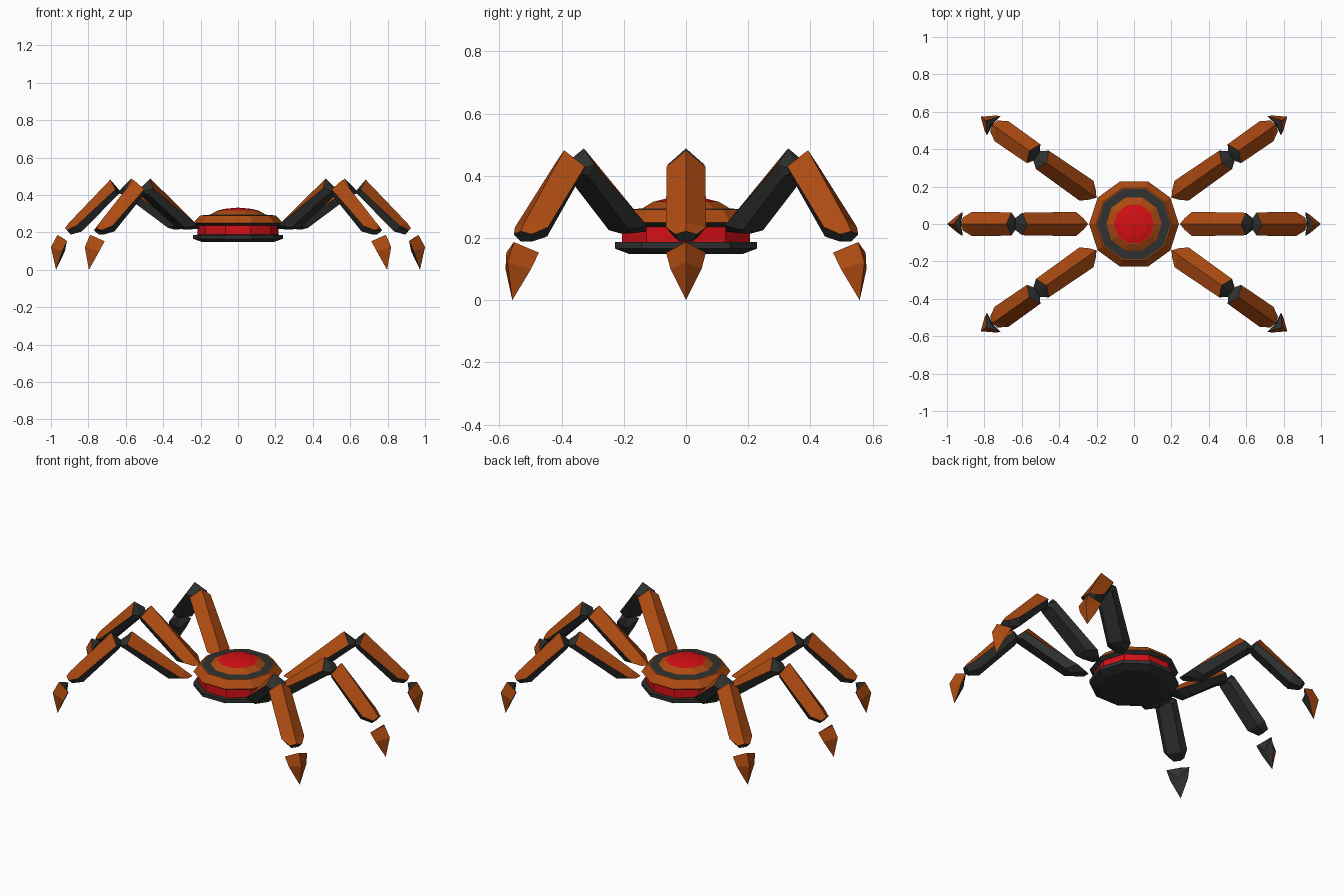
import bpy, bmesh, math
from mathutils import Matrix

if "Cube" in bpy.data.objects:
    bpy.data.objects.remove(bpy.data.objects["Cube"])


def material(name, rgb):
    m = bpy.data.materials.new(name)
    m.diffuse_color = (*rgb, 1)
    m.use_nodes = True
    m.node_tree.nodes["Principled BSDF"].inputs["Base Color"].default_value = m.diffuse_color
    return m


ORANGE = material("burnt orange", (0.42, 0.07, 0.006))
DARK = material("charcoal", (0.029, 0.031, 0.031))
RED = material("signal red", (0.66, 0.005, 0.007))


def finish(bm, name, mats, angle=0.0):
    bmesh.ops.recalc_face_normals(bm, faces=bm.faces)
    bm.transform(Matrix.Rotation(angle, 4, 'Z'))
    me = bpy.data.meshes.new(name)
    bm.to_mesh(me)
    bm.free()
    for m in mats:
        me.materials.append(m)
    ob = bpy.data.objects.new(name, me)
    bpy.context.collection.objects.link(ob)
    return ob


def lathe(name, mat, profile, sides=10):
    """Closed ten-sided turned part from (radius, height) points, bottom to top."""
    bm = bmesh.new()
    rings = [[bm.verts.new((r * math.cos(math.tau * i / sides),
                            r * math.sin(math.tau * i / sides), z))
              for i in range(sides)] for r, z in profile]
    for a, b in zip(rings, rings[1:]):
        for i in range(sides):
            j = (i + 1) % sides
            bm.faces.new((a[i], a[j], b[j], b[i]))
    bm.faces.new(rings[0])
    bm.faces.new(rings[-1])
    return finish(bm, name, [mat])


def limb(name, sections, capped, angle):
    """Five-sided limb. A section is ridge (r, z), side (r, z, w), belly (r, z, w).
    Faces touching the ridge are orange, except on the span used as a joint cap."""
    bm = bmesh.new()
    rings = []
    for (rr, rz), (sr, sz, sw), (br, bz, bw) in sections:
        pts = [(rr, 0, rz), (sr, sw, sz), (br, bw, bz), (br, -bw, bz), (sr, -sw, sz)]
        rings.append([bm.verts.new(p) for p in pts])
    for k, (a, b) in enumerate(zip(rings, rings[1:])):
        for i in range(5):
            j = (i + 1) % 5
            f = bm.faces.new((a[i], a[j], b[j], b[i]))
            f.material_index = 0 if i in (0, 4) and k != capped else 1
    for end in (rings[0], rings[-1]):
        bm.faces.new(end).material_index = 1
    finish(bm, name, [ORANGE, DARK], angle)


def claw(name, angle):
    """Pointed foot: orange outer shell, dark inner faces."""
    bm = bmesh.new()
    v = lambda *p: bm.verts.new(p)
    top, nose, tip = v(.965, 0, .187), v(1.0, 0, .122), v(.973, 0, 0)
    back, heel = v(.93, 0, .165), v(.925, 0, .10)
    for s in (1, -1):
        wing, cheek = v(.915, s * .064, .153), v(.94, s * .05, .10)
        for verts, m in (((top, wing, cheek, nose), 0), ((nose, cheek, tip), 0),
                         ((top, back, wing), 1), ((back, heel, wing), 1),
                         ((wing, heel, cheek), 1), ((heel, tip, cheek), 1)):
            bm.faces.new(verts).material_index = m
    finish(bm, name, [ORANGE, DARK], angle)


# Body, stacked from the bottom
lathe("base_plate", DARK, [(.19, .148), (.24, .166), (.24, .187), (.20, .188)])
lathe("glowing_band", RED, [(.216, .186), (.216, .237)])
lathe("shell_underside", DARK, [(.216, .236), (.24, .25)])
lathe("upper_shell", ORANGE, [(.24, .25), (.202, .291)])
lathe("top_ring", DARK, [(.202, .2905), (.15, .295)])
lathe("dome_collar", ORANGE, [(.15, .294), (.11, .317)])
lathe("red_dome", RED, [(.11, .3165), (.07, .326), (.008, .332)])

UPPER = [((.245, .222), (.27, .22, .03), (.34, .215, .02)),
         ((.285, .255), (.31, .24, .065), (.375, .225, .04)),
         ((.572, .488), (.598, .435, .06), (.61, .40, .04)),
         ((.615, .438), (.637, .42, .03), (.64, .41, .02))]
LOWER = [((.65, .435), (.634, .425, .03), (.63, .41, .02)),
         ((.683, .482), (.655, .43, .062), (.643, .40, .04)),
         ((.905, .25), (.865, .235, .065), (.835, .205, .04)),
         ((.925, .222), (.915, .212, .035), (.895, .188, .02))]

# Six legs
for n, deg in enumerate((0, 35, 145, 180, 215, 325), 1):
    a = math.radians(deg)
    limb(f"upper_leg_{n}", UPPER, 2, a)
    limb(f"lower_leg_{n}", LOWER, 0, a)
    claw(f"claw_{n}", a)
